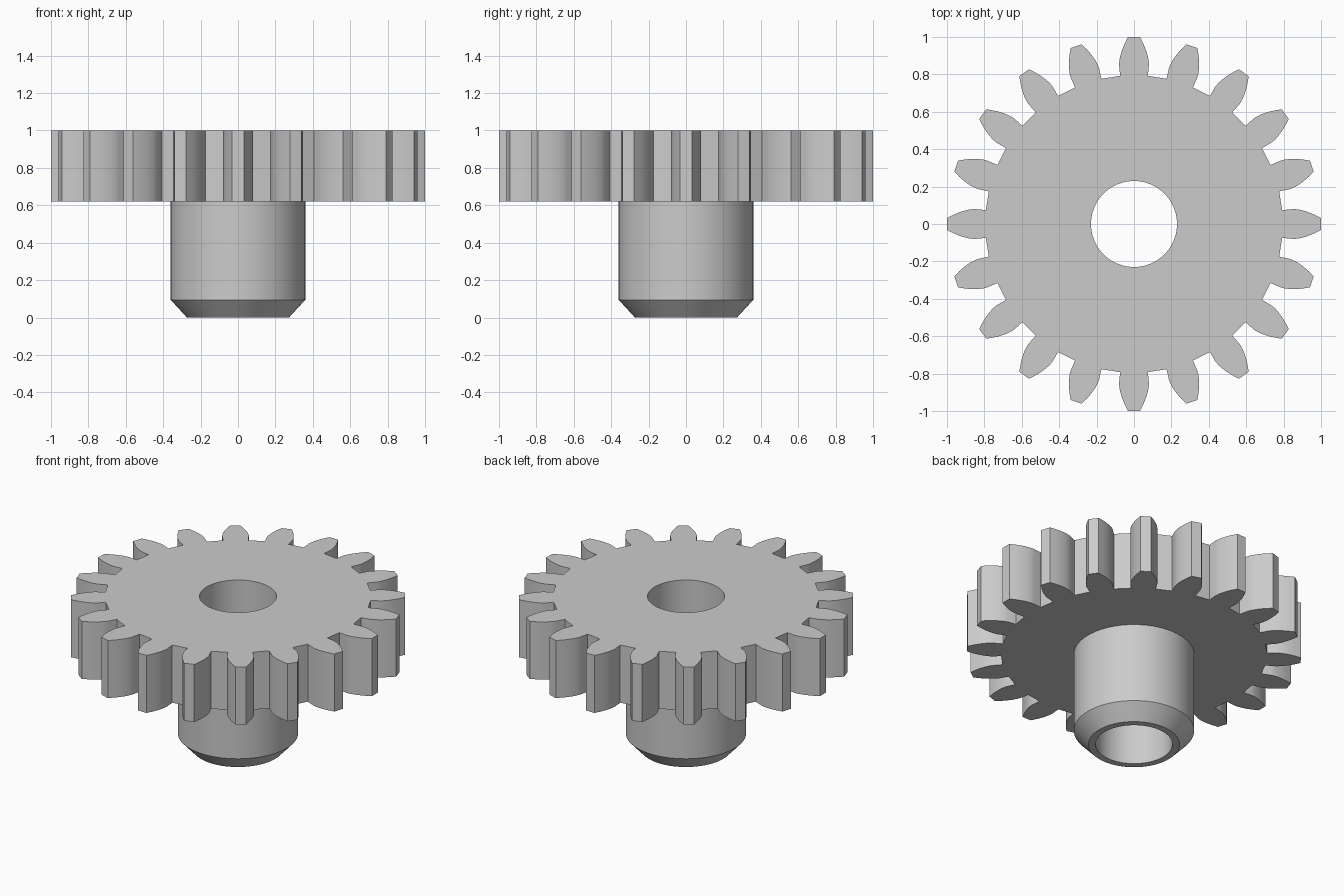
import bpy, bmesh
from math import pi, cos, sin, tan, acos, radians

cube = bpy.data.objects.get("Cube")
if cube:
    bpy.data.objects.remove(cube)

# Gear proportions: standard involute teeth with a 20 degree pressure angle
TEETH = 20
TIP = 1.0
PITCH = TIP * TEETH / (TEETH + 2)
ROOT = TIP * (TEETH - 2.5) / (TEETH + 2)
BASE = PITCH * cos(radians(20))
BORE, HUB, HUB_END = 0.23, 0.36, 0.273
WHEEL_Z, CHAMFER_Z, TOP_Z = 0.62, 0.095, 1.0
SEGMENTS = 80
STEPS = 6


def involute(radius):
    a = acos(min(1.0, BASE / radius))
    return tan(a) - a


def gear_outline():
    """Polar tooth flanks, mirrored about each tooth centre."""
    base_half = pi / (2 * TEETH) + involute(PITCH)
    flank = [(ROOT, base_half)]
    for i in range(STEPS + 1):
        r = BASE + (TIP - BASE) * (i / STEPS) ** 1.5
        flank.append((r, base_half - involute(r)))
    tooth = [(r, -a) for r, a in flank] + flank[::-1]
    points = []
    for t in range(TEETH):
        centre = 2 * pi * t / TEETH
        points += [(r * cos(centre + a), r * sin(centre + a)) for r, a in tooth]
    return points


def circle(radius):
    angles = [2 * pi * i / SEGMENTS for i in range(SEGMENTS)]
    return [(radius * cos(a), radius * sin(a)) for a in angles]


bm = bmesh.new()


def loop(points, z):
    verts = [bm.verts.new((x, y, z)) for x, y in points]
    for a, b in zip(verts, verts[1:] + verts[:1]):
        bm.edges.new((a, b))
    return verts


def loop_edges(verts):
    return [bm.edges.get((a, b)) for a, b in zip(verts, verts[1:] + verts[:1])]


def wall(lower, upper):
    n = len(lower)
    for i in range(n):
        j = (i + 1) % n
        bm.faces.new((lower[i], lower[j], upper[j], upper[i]))


def cap(outer, inner):
    bmesh.ops.triangle_fill(bm, use_beauty=True, use_dissolve=False,
                            edges=loop_edges(outer) + loop_edges(inner))


# Cross-section loops
outline = gear_outline()
teeth_low, teeth_high = loop(outline, WHEEL_Z), loop(outline, TOP_Z)
bore_low, bore_high = loop(circle(BORE), 0), loop(circle(BORE), TOP_Z)
hub_end = loop(circle(HUB_END), 0)
hub_low = loop(circle(HUB), CHAMFER_Z)
hub_high = loop(circle(HUB), WHEEL_Z)

# Toothed wheel
cap(teeth_high, bore_high)
cap(teeth_low, hub_high)
wall(teeth_low, teeth_high)

# Hub with chamfered end, and the bore through everything
wall(hub_low, hub_high)
wall(hub_end, hub_low)
wall(bore_low, hub_end)
wall(bore_low, bore_high)

bmesh.ops.recalc_face_normals(bm, faces=bm.faces[:])
mesh = bpy.data.meshes.new("spur_gear_with_hub")
bm.to_mesh(mesh)
bm.free()
gear = bpy.data.objects.new("spur_gear_with_hub", mesh)
bpy.context.collection.objects.link(gear)

# Plain grey finish
grey = bpy.data.materials.new("plain_grey")
grey.use_nodes = True
colour = (0.6, 0.6, 0.6, 1.0)
grey.diffuse_color = colour
for node in grey.node_tree.nodes:
    if node.type == "BSDF_PRINCIPLED":
        node.inputs["Base Color"].default_value = colour
mesh.materials.append(grey)

# Smooth flanks and cylinders, crisp corners
bpy.ops.object.select_all(action="DESELECT")
gear.select_set(True)
bpy.context.view_layer.objects.active = gear
bpy.ops.object.shade_smooth_by_angle(angle=radians(25))
